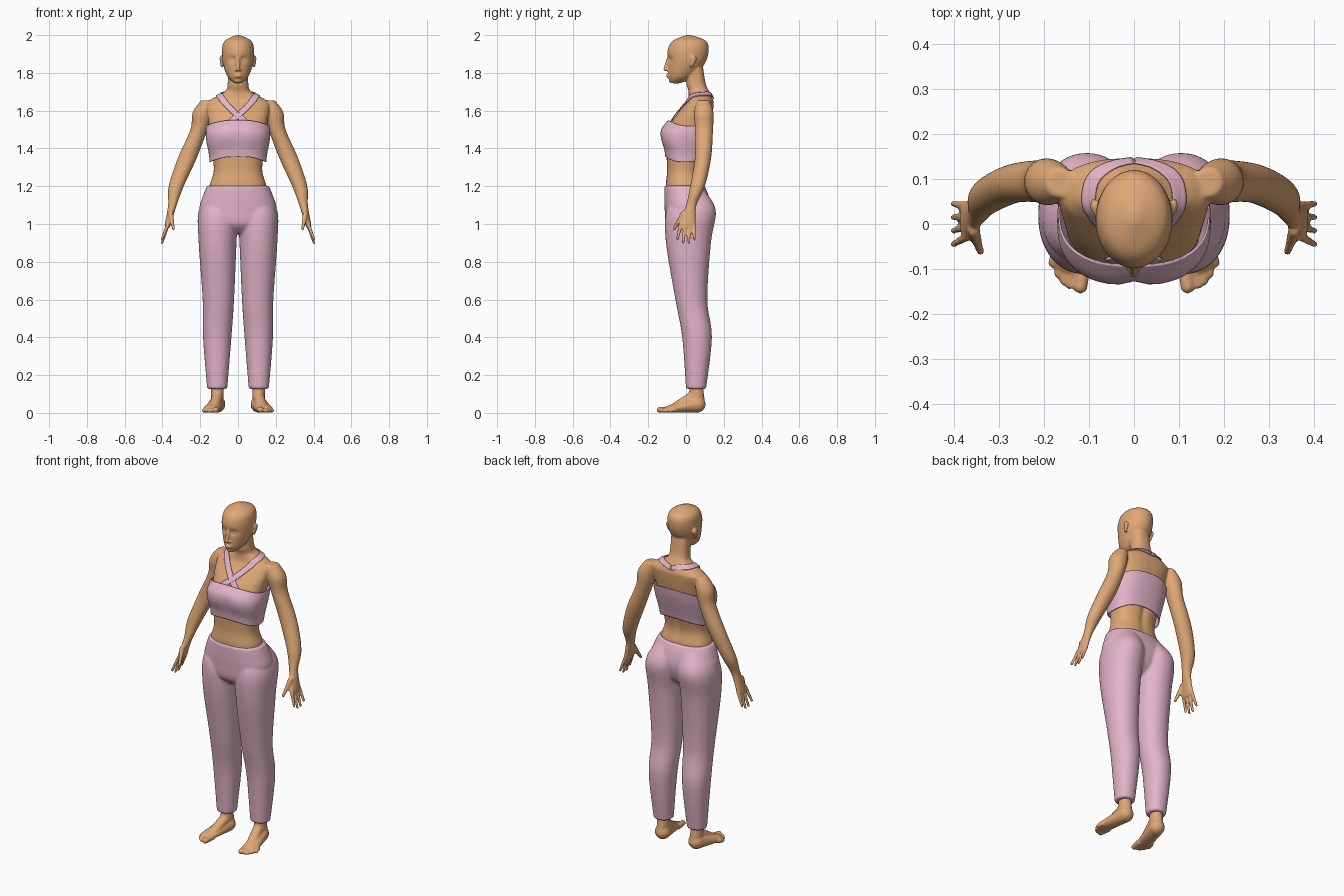
import bpy, bmesh, math
from mathutils import Vector, Matrix

default_cube = bpy.data.objects.get("Cube")
if default_cube:
    bpy.data.objects.remove(default_cube)


def make_material(name, colour):
    material = bpy.data.materials.new(name)
    material.use_nodes = True
    material.diffuse_color = (*colour, 1)
    shader = material.node_tree.nodes["Principled BSDF"]
    shader.inputs["Base Color"].default_value = (*colour, 1)
    return material


SKIN = make_material("warm skin", (.74, .39, .18))
PINK = make_material("soft pink cloth", (.77, .46, .58))
SIDES = {"left": 1, "right": -1}


def spline(rows, steps=6):
    """Smooth curve through rows of equal length."""
    rows = [Vector(row) for row in rows]
    last = len(rows) - 1
    slopes = [(rows[min(i + 1, last)] - rows[max(i - 1, 0)]) / 2 for i in range(last + 1)]
    points = []
    for i in range(last):
        for step in range(steps):
            t = step / steps
            ease = t * t * (3 - 2 * t)
            points.append(rows[i].lerp(rows[i + 1], ease)
                          + slopes[i] * (t * (1 - t) ** 2)
                          - slopes[i + 1] * (t * t * (1 - t)))
    return points + [rows[last]]


def rounded(value, power):
    return math.copysign(abs(value) ** (2 / power), value)


def loft(bm, rows, side=1, power=2, capped=True, lift=0, segments=48):
    """Horizontal rings; each row is z, centre x, half width, front y, back y."""
    rings = []
    for z, x, half_width, front, back in spline(rows):
        ring = []
        for i in range(segments):
            angle = math.tau * i / segments
            across, along = math.cos(angle), math.sin(angle)
            ring.append(bm.verts.new((
                side * (x + half_width * rounded(across, power)),
                (front + back + (back - front) * rounded(along, power)) / 2,
                z + lift * along * along)))
        rings.append(ring)
    for lower, upper in zip(rings, rings[1:]):
        for i in range(segments):
            bm.faces.new((lower[i - 1], lower[i], upper[i], upper[i - 1]))
    if capped:
        bm.faces.new(rings[0])
        bm.faces.new(rings[-1])


def blob(bm, centre, size, side=1):
    place = Matrix.Translation((side * centre[0], centre[1], centre[2]))
    bmesh.ops.create_icosphere(bm, subdivisions=2, radius=1,
                               matrix=place @ Matrix.Diagonal((*size, 1)))


def chain(bm, start, start_size, end, end_size, side=1, count=12):
    """Overlapping blobs from start to end; a size is a radius or three radii."""
    sizes = [Vector((s, s, s)) if isinstance(s, float) else Vector(s)
             for s in (start_size, end_size)]
    for i in range(count + 1):
        t = i / count
        blob(bm, Vector(start).lerp(Vector(end), t), sizes[0].lerp(sizes[1], t), side)


def push(bm, centre, spread, depth):
    """Soft push along y around a centre."""
    for vert in bm.verts:
        falloff = sum(((c - o) / s) ** 2 for c, o, s in zip(vert.co, centre, spread))
        vert.co.y += depth * math.exp(-falloff)


def finish(name, bm, material, voxel=None):
    """Make the object; a voxel size blends its overlapping parts into one skin."""
    bmesh.ops.recalc_face_normals(bm, faces=bm.faces)
    mesh = bpy.data.meshes.new(name)
    bm.to_mesh(mesh)
    bm.free()
    mesh.materials.append(material)
    mesh.shade_smooth()
    part = bpy.data.objects.new(name, mesh)
    bpy.context.collection.objects.link(part)
    if voxel:
        blend = part.modifiers.new("blend", 'REMESH')
        blend.mode = 'VOXEL'
        blend.voxel_size = voxel
        blend.use_smooth_shade = True
        soften = part.modifiers.new("soften", 'SMOOTH')
        soften.factor = .5
        soften.iterations = 4
    return part


def thicken(part, thickness):
    cloth = part.modifiers.new("cloth", 'SOLIDIFY')
    cloth.thickness = thickness
    return cloth


# Head with eye sockets, eyes, nose, mouth and ears
bm = bmesh.new()
loft(bm, [(1.745, 0, .02, -.08, -.03), (1.78, 0, .055, -.093, .04),
          (1.85, 0, .08, -.095, .1), (1.92, 0, .085, -.097, .12),
          (1.97, 0, .07, -.07, .105), (2, 0, .01, 0, .03)], segments=96)
for side in SIDES.values():
    push(bm, (side * .032, -.09, 1.872), (.018, .05, .013), .016)
for side in SIDES.values():
    blob(bm, (.032, -.07, 1.871), (.014, .013, .01), side)
    blob(bm, (.01, -.098, 1.815), (.008, .01, .007), side)
    chain(bm, (.085, .03, 1.835), .008, (.09, .04, 1.875), (.008, .018, .018), side)
chain(bm, (0, -.094, 1.875), .009, (0, -.11, 1.82), .011)
for lip_height in (1.78, 1.79):
    blob(bm, (0, -.094, lip_height), (.022, .012, .006))
blob(bm, (0, -.078, 1.758), (.02, .013, .012))

# Neck and torso with a shallow spine groove
loft(bm, [(1.12, 0, .14, -.09, .08), (1.2, 0, .15, -.106, .088),
          (1.29, 0, .128, -.1, .075), (1.45, 0, .148, -.105, .118),
          (1.54, 0, .157, -.077, .135), (1.63, 0, .168, -.01, .146),
          (1.66, 0, .142, .01, .143), (1.7, 0, .07, .014, .124),
          (1.74, 0, .055, .003, .105), (1.83, 0, .054, 0, .09)], power=2.4)
push(bm, (0, .1, 1.36), (.02, .06, .15), -.012)

# Arms, palms, fingers and thumbs
for side in SIDES.values():
    loft(bm, [(1.655, .165, .03, .06, .125), (1.59, .19, .05, .042, .145),
              (1.5, .207, .045, .048, .143), (1.35, .268, .05, .047, .133),
              (1.2, .327, .04, .022, .1), (1.1, .347, .023, 0, .056),
              (1, .371, .016, -.036, .05), (.98, .376, .012, -.03, .045)], side)
    for finger in range(4):
        root = (.371, .023 * finger - .028, 1)
        tip = (.402, .03 * finger - .045, .898 + .01 * (finger - 1.5) ** 2)
        chain(bm, root, .011, tip, .008, side)
    chain(bm, (.357, -.015, 1.055), .015, (.342, -.062, .975), .009, side)
upper_body = finish("upper_body", bm, SKIN, voxel=.0055)

# Feet: ankle, sole, instep, big toe and the smaller toes
bm = bmesh.new()
for side in SIDES.values():
    chain(bm, (.11, .052, .17), .035, (.11, .058, .05), (.035, .044, .05), side)
    chain(bm, (.11, .06, .045), .045, (.138, -.072, .022), (.045, .04, .022), side)
    chain(bm, (.11, .035, .085), .03, (.128, -.06, .03), (.03, .03, .02), side)
    chain(bm, (.112, -.085, .018), .018, (.119, -.14, .016), .016, side)
    for toe in range(4):
        root = (.132 + .013 * toe, .005 * toe - .075, .018)
        tip = (.143 + .0125 * toe, .004 * toe * (toe + 1) - .135, .012)
        chain(bm, root, .015, tip, .011, side)
finish("feet", bm, SKIN, voxel=.005)

# Trousers: pelvis and two legs blended together
bm = bmesh.new()
loft(bm, [(.95, 0, .09, -.06, .06), (1, 0, .175, -.105, .11),
          (1.08, 0, .204, -.113, .132), (1.15, 0, .185, -.115, .12),
          (1.203, 0, .163, -.114, .097)], power=2.3)
for side in SIDES.values():
    loft(bm, [(.127, .11, .053, 0, .106), (.4, .11, .075, -.02, .137),
              (.6, .104, .083, -.056, .113), (.9, .108, .1, -.106, .132),
              (1.07, .104, .104, -.104, .158), (1.17, .085, .06, -.04, .105)],
         side, power=2.15)
finish("trousers", bm, PINK, voxel=.007)

# Cropped top with a gently curved hem and neckline
bm = bmesh.new()
loft(bm, [(1.328, 0, .146, -.106, .095), (1.37, 0, .15, -.113, .106),
          (1.43, 0, .162, -.132, .124), (1.475, 0, .167, -.127, .135),
          (1.518, 0, .165, -.09, .142)], power=2.5, capped=False, lift=.03)
push(bm, (0, -.13, 1.47), (.025, .06, .05), .01)
thicken(finish("cropped_top", bm, PINK), .004)

# Crossed halter straps hugging the shoulders and the back of the neck
path = spline([(-.055, -.1, 1.538), (0, -.07, 1.582), (.05, -.035, 1.63),
               (.09, .01, 1.672), (.103, .06, 1.69), (.082, .112, 1.69),
               (0, .145, 1.675)])
chest_core = Vector((0, .06, 1.5))
for label, side in SIDES.items():
    bm = bmesh.new()
    rows = []
    for i, point in enumerate(path):
        along = path[min(i + 1, len(path) - 1)] - path[max(i - 1, 0)]
        across = along.cross(point - chest_core).normalized()
        spots = [point + across * (.0055 * k) for k in range(-3, 4)]
        rows.append([bm.verts.new((side * spot.x, spot.y, spot.z)) for spot in spots])
    for near, far in zip(rows, rows[1:]):
        for k in range(len(near) - 1):
            bm.faces.new((near[k], near[k + 1], far[k + 1], far[k]))
    strap = finish(label + "_strap", bm, PINK)
    hug = strap.modifiers.new("hug", 'SHRINKWRAP')
    hug.target = upper_body
    hug.wrap_mode = 'ABOVE_SURFACE'
    hug.offset = .005
    thicken(strap, .005).offset = 0
